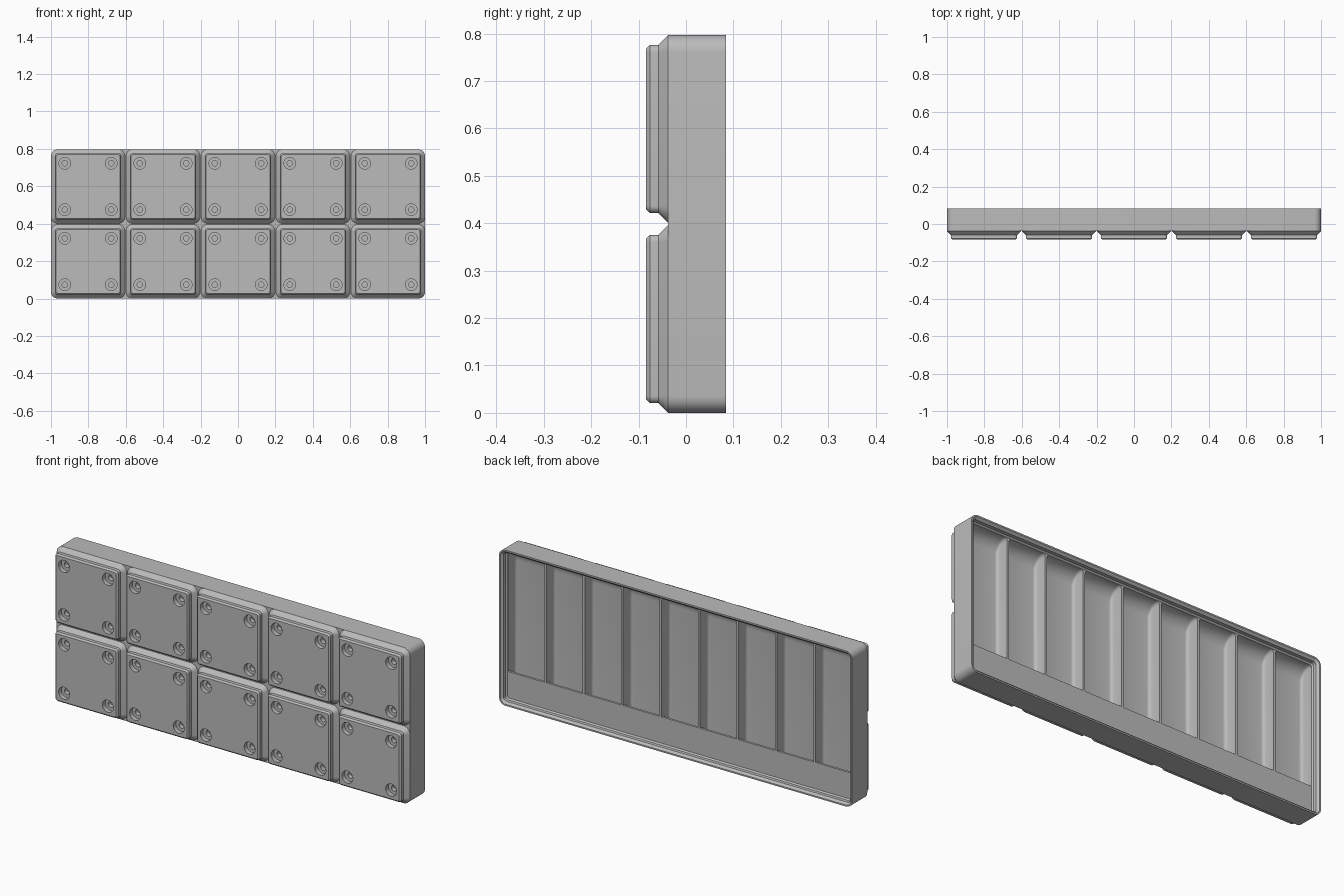
import bpy
import bmesh
from math import sin, cos, pi, radians

cube = bpy.data.objects.get("Cube")
if cube:
    bpy.data.objects.remove(cube, do_unlink=True)

# Main sizes
PITCH, HX, HEIGHT = 0.401, 1.0, 0.797
FRONT, BASE, FLOOR, SHELF, BACK = -0.084, -0.038, -0.017, 0.0497, 0.084
RADIUS, LIP, DIVIDER, CELLS = 0.0358, 0.025, 0.0115, 9

grey = bpy.data.materials.new("plain grey")
grey.use_nodes = True
grey.diffuse_color = (0.5, 0.5, 0.5, 1)
grey.node_tree.nodes["Principled BSDF"].inputs["Base Color"].default_value = (0.5, 0.5, 0.5, 1)


def rounded_rect(hx, hz, r, steps=8):
    pts = []
    for quarter, (sx, sz) in enumerate([(1, 1), (-1, 1), (-1, -1), (1, -1)]):
        for i in range(steps + 1):
            a = (quarter + i / steps) * pi / 2
            pts.append((sx * (hx - r) + r * cos(a), sz * (hz - r) + r * sin(a)))
    return pts


def loft(bm, rings, cx=0, cz=0):
    """Closed solid through rounded rectangles, each (y, half x, half z, radius)."""
    loops = [[bm.verts.new((cx + x, y, cz + z)) for x, z in rounded_rect(hx, hz, r)]
             for y, hx, hz, r in rings]
    for a, b in zip(loops, loops[1:]):
        for i in range(len(a)):
            j = (i + 1) % len(a)
            bm.faces.new((a[i], a[j], b[j], b[i]))
    bm.faces.new(loops[0])
    bm.faces.new(loops[-1])


def finish(bm, name):
    bmesh.ops.recalc_face_normals(bm, faces=bm.faces)
    mesh = bpy.data.meshes.new(name)
    bm.to_mesh(mesh)
    bm.free()
    mesh.materials.append(grey)
    obj = bpy.data.objects.new(name, mesh)
    bpy.context.collection.objects.link(obj)
    return obj


def activate(obj):
    bpy.ops.object.select_all(action='DESELECT')
    obj.select_set(True)
    bpy.context.view_layer.objects.active = obj


def cut(obj, cutter):
    cutter.hide_render = True
    activate(obj)
    mod = obj.modifiers.new("cut", 'BOOLEAN')
    mod.operation = 'DIFFERENCE'
    mod.solver = 'EXACT'
    mod.object = cutter
    bpy.ops.object.modifier_apply(modifier=mod.name)
    bpy.data.objects.remove(cutter, do_unlink=True)


def smooth(obj):
    activate(obj)
    bpy.ops.object.shade_smooth_by_angle(angle=radians(30))


def inset_rings(hx, hz, profile):
    return [(y, hx - d, hz - d, max(RADIUS - d, 0.007)) for y, d in profile]


# Tray body
bm = bmesh.new()
loft(bm, inset_rings(HX, HEIGHT / 2, [(BASE, 0), (BACK, 0)]), cz=HEIGHT / 2)
tray = finish(bm, "tray_body")

# Stepped stacking rim
bm = bmesh.new()
rim = [(SHELF, LIP), (SHELF + 0.0067, 0.0183), (SHELF + 0.0239, 0.0183),
       (BACK, 0.0075), (BACK + 0.01, 0.0075)]
loft(bm, inset_rings(HX, HEIGHT / 2, rim), cz=HEIGHT / 2)
cut(tray, finish(bm, "rim_cutter"))

# Compartments: scooped at the top, sloped under the label shelf at the bottom
wall = LIP + 0.001
top, scoop, open_y = HEIGHT - wall, 0.065, SHELF + 0.008
profile = [(top, open_y)]
for i in range(11):
    a = i / 10 * pi / 2
    profile.append((top - scoop + scoop * cos(a), FLOOR + scoop - scoop * sin(a)))
profile += [(0.083, FLOOR), (0.16, 0.038), (0.16, open_y)]
width = (2 * (HX - wall) - (CELLS - 1) * DIVIDER) / CELLS

bm = bmesh.new()
for n in range(CELLS):
    x0 = -HX + wall + n * (width + DIVIDER)
    ends = [[bm.verts.new((x, y, z)) for z, y in profile] for x in (x0, x0 + width)]
    for i in range(len(profile)):
        j = (i + 1) % len(profile)
        bm.faces.new((ends[0][i], ends[0][j], ends[1][j], ends[1][i]))
    for end in ends:
        bm.faces.new(end)
bmesh.ops.recalc_face_normals(bm, faces=bm.faces)
# Round the floor and scoop into the side walls
fillets = []
for e in bm.edges:
    a, b = (v.co for v in e.verts)
    if abs(a.x - b.x) < 1e-5 and (max(a.y, b.y) < 0 or min(a.z, b.z) > 0.5):
        fillets.append(e)
bmesh.ops.bevel(bm, geom=fillets, offset=0.015, segments=4, profile=0.5, affect='EDGES')
cut(tray, finish(bm, "compartment_cutter"))
smooth(tray)

# One foot with stepped edges
bm = bmesh.new()
steps = [(FRONT, 0.0282), (FRONT + 0.0076, 0.0205), (BASE - 0.0205, 0.0205), (BASE, 0)]
loft(bm, inset_rings(0.198, 0.198, steps))
foot = finish(bm, "foot")

# Stepped round holes in its corners
bm = bmesh.new()
hole = [(FRONT - 0.01, 0.031), (FRONT + 0.023, 0.031), (FRONT + 0.023, 0.0145), (BASE + 0.01, 0.0145)]
for sx in (-1, 1):
    for sz in (-1, 1):
        loft(bm, [(y, r, r, r * 0.99) for y, r in hole], sx * 0.124, sz * 0.124)
cut(foot, finish(bm, "hole_cutter"))
smooth(foot)

# Five by two grid of feet
for col in range(5):
    for row in range(2):
        part = foot if col == row == 0 else foot.copy()
        if part is not foot:
            bpy.context.collection.objects.link(part)
        part.name = f"foot_{row + 1}_{col + 1}"
        part.location = ((col - 2) * PITCH, 0, HEIGHT / 2 + (row - 0.5) * PITCH)
